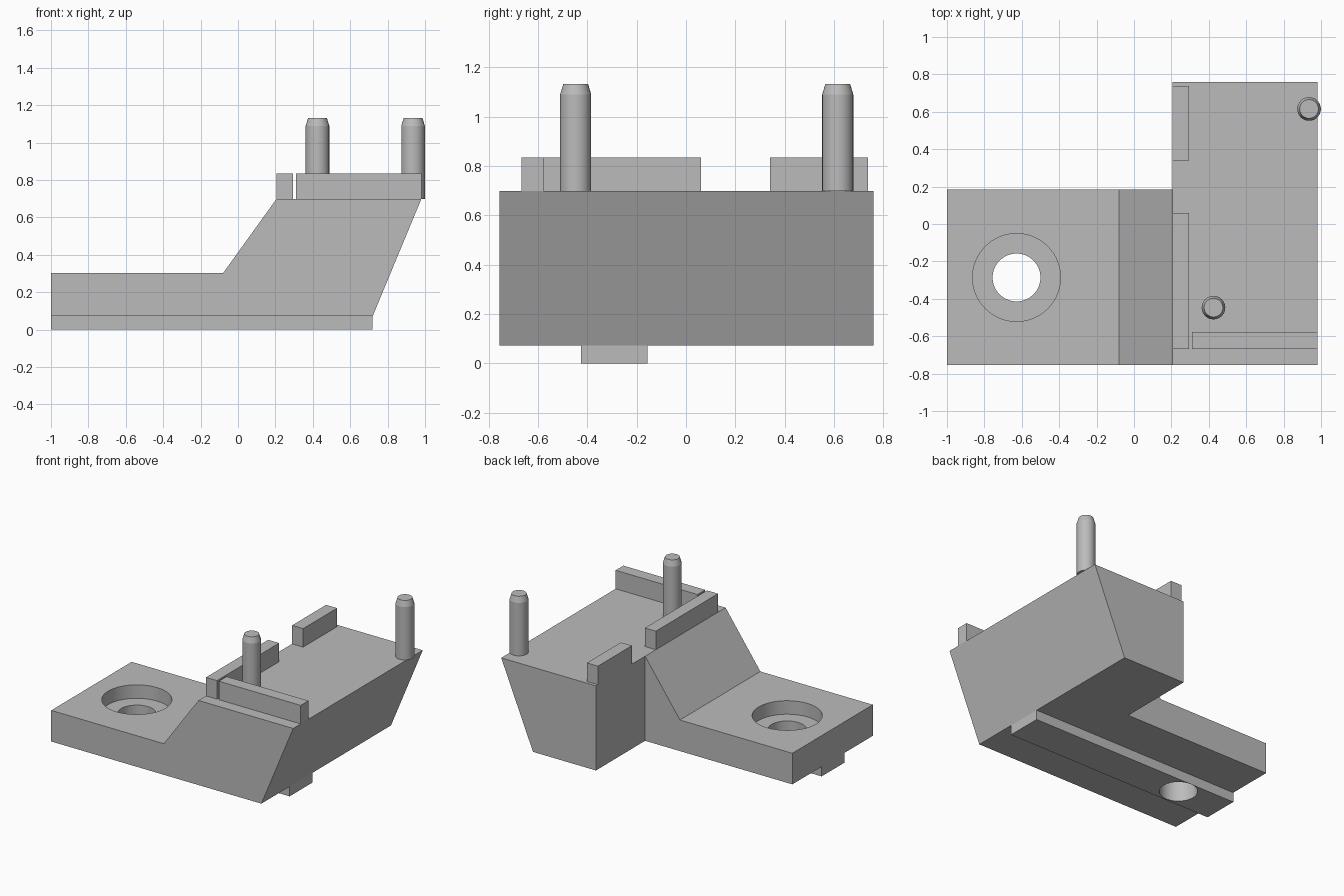
import bpy, bmesh
from math import cos, sin, pi, radians

cube = bpy.data.objects.get("Cube")
if cube:
    bpy.data.objects.remove(cube, do_unlink=True)

GREY = (0.5, 0.5, 0.5, 1)
mat = bpy.data.materials.new("plain grey")
mat.use_nodes = True
mat.diffuse_color = GREY
mat.node_tree.nodes["Principled BSDF"].inputs["Base Color"].default_value = GREY


def finish(name, bm):
    bmesh.ops.recalc_face_normals(bm, faces=bm.faces)
    mesh = bpy.data.meshes.new(name)
    bm.to_mesh(mesh)
    bm.free()
    mesh.materials.append(mat)
    ob = bpy.data.objects.new(name, mesh)
    bpy.context.collection.objects.link(ob)
    return ob


def prism(name, profile, y0, y1):
    """Extrude an x-z profile along y."""
    bm = bmesh.new()
    face = bm.faces.new([bm.verts.new((x, y0, z)) for x, z in profile])
    ext = bmesh.ops.extrude_face_region(bm, geom=[face])["geom"]
    verts = [v for v in ext if isinstance(v, bmesh.types.BMVert)]
    bmesh.ops.translate(bm, verts=verts, vec=(0, y1 - y0, 0))
    return finish(name, bm)


def box(name, x0, x1, y0, y1, z0, z1):
    return prism(name, [(x0, z0), (x1, z0), (x1, z1), (x0, z1)], y0, y1)


def turned(name, x, y, rings, sides=64):
    """Stack circles given as (radius, z) and close both ends."""
    bm = bmesh.new()
    loops = [[bm.verts.new((x + r * cos(2 * pi * i / sides),
                            y + r * sin(2 * pi * i / sides), z))
              for i in range(sides)] for r, z in rings]
    for low, high in zip(loops, loops[1:]):
        for i in range(sides):
            j = (i + 1) % sides
            bm.faces.new((low[i], low[j], high[j], high[i]))
    bm.faces.new(loops[0])
    bm.faces.new(loops[-1])
    return finish(name, bm)


def activate(ob):
    bpy.ops.object.select_all(action='DESELECT')
    ob.select_set(True)
    bpy.context.view_layer.objects.active = ob


def combine(target, other, operation):
    other.hide_render = True
    mod = target.modifiers.new(operation, 'BOOLEAN')
    mod.operation = operation
    mod.solver = 'EXACT'
    mod.object = other
    activate(target)
    bpy.ops.object.modifier_apply(modifier=mod.name)
    bpy.data.objects.remove(other, do_unlink=True)


def smooth(ob):
    activate(ob)
    bpy.ops.object.shade_smooth_by_angle(angle=radians(15))


BASE, ARM, DECK, RAIL = 0.072, 0.302, 0.698, 0.835
STEP = 0.205

# Bracket body: low arm, slope and raised deck, with the rear corner cut away
body = prism("bracket_body",
             [(-1, BASE), (0.72, BASE), (0.98, DECK), (STEP, DECK),
              (-0.08, ARM), (-1, ARM)], -0.755, 0.76)
combine(body, box("corner_cutter", -1.2, STEP, 0.185, 1, -0.2, 1), 'DIFFERENCE')

# Locating key under the arm
combine(body, box("key", -1, 0.72, -0.425, -0.157, 0, BASE + 0.03), 'UNION')

# Counterbored screw hole
HX, HY = -0.628, -0.286
combine(body, turned("hole_cutter", HX, HY, [(0.128, -0.1), (0.128, 0.5)]), 'DIFFERENCE')
combine(body, turned("bore_cutter", HX, HY, [(0.235, ARM - 0.1), (0.235, 0.5)]), 'DIFFERENCE')
smooth(body)

# Raised rails around the deck
box("side_rail_front", STEP, 0.295, -0.667, 0.06, DECK, RAIL)
box("side_rail_back", STEP, 0.295, 0.34, 0.737, DECK, RAIL)
box("front_rail", 0.31, 0.98, -0.667, -0.577, DECK, RAIL)

# Dowel pins with chamfered tips
for name, x, y in (("front_pin", 0.425, -0.447), ("back_pin", 0.936, 0.615)):
    smooth(turned(name, x, y, [(0.063, DECK), (0.063, 1.09), (0.05, 1.133)], 48))
